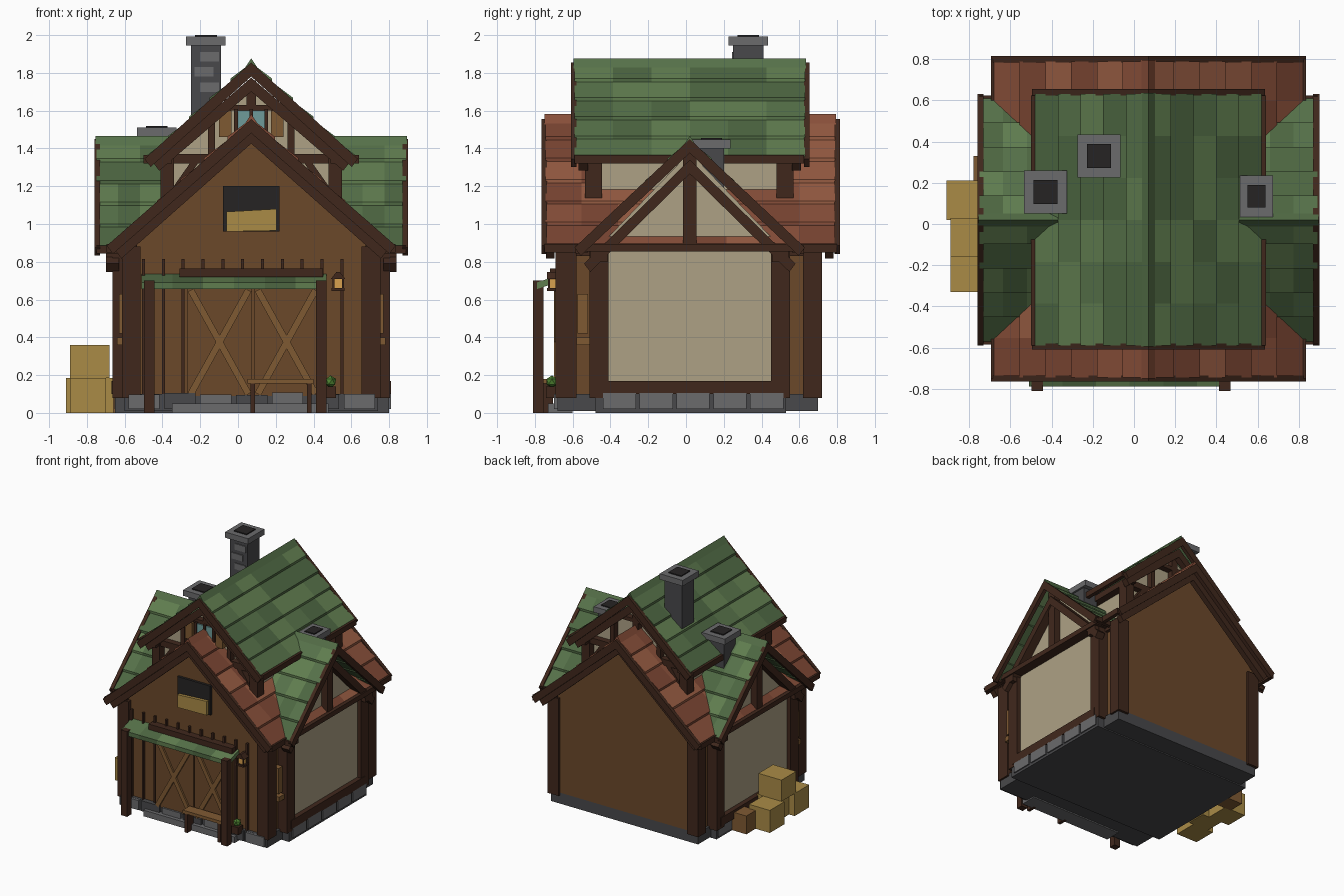
import bpy, bmesh, math, random

if "Cube" in bpy.data.objects:
    bpy.data.objects.remove(bpy.data.objects["Cube"])
random.seed(4)

def mat(name, h):
    m = bpy.data.materials.new(name)
    m.diffuse_color = [(int(h[i:i+2], 16) / 255) ** 2.2 for i in (0, 2, 4)] + [1]
    m.use_nodes = True
    m.node_tree.nodes["Principled BSDF"].inputs["Base Color"].default_value = m.diffuse_color
    return m

DARK, WOOD, PLANK = mat("dark_wood", "422C22"), mat("wall_wood", "6B4A2E"), mat("plank", "7E5A36")
CREAM, STONE, STONE2 = mat("plaster", "ACA084"), mat("stone", "6A6A6C"), mat("stone_dark", "4A4A4C")
HAY, BLACK, GLASS = mat("hay", "A88A48"), mat("hollow", "2A2828"), mat("glass", "6E9A98")
LAMP, LEAF = mat("lamp_glow", "D8A050"), mat("leaf", "4E8034")
GREENS = [mat("green_tile", c) for c in ("56704A", "4E6643", "607C50")]
REDS = [mat("red_tile", c) for c in ("87503C", "7A4736", "955C44")]
CX, CY = 0.07, 0.02          # main ridge x, cross ridge y

def add_prism(bm, axis, pts, a0, a1, mi=0):
    """extrude a profile: axis y -> (x,z), axis x -> (y,z), axis z -> (x,y)"""
    P = {"y": lambda p, a: (p[0], a, p[1]), "x": lambda p, a: (a, p[0], p[1]),
         "z": lambda p, a: (p[0], p[1], a)}[axis]
    lo, hi = [[bm.verts.new(P(p, a)) for p in pts] for a in (a0, a1)]
    n = len(pts)
    fs = [bm.faces.new(lo), bm.faces.new(hi)]
    fs += [bm.faces.new((lo[i], lo[(i+1) % n], hi[(i+1) % n], hi[i])) for i in range(n)]
    for f in fs:
        f.material_index = mi

def finish(name, bm, mats):
    bmesh.ops.recalc_face_normals(bm, faces=bm.faces)
    me = bpy.data.meshes.new(name)
    bm.to_mesh(me); bm.free()
    for m in mats:
        me.materials.append(m)
    ob = bpy.data.objects.new(name, me)
    bpy.context.collection.objects.link(ob)
    return ob

def prism(name, axis, pts, a0, a1, m):
    bm = bmesh.new()
    add_prism(bm, axis, pts, a0, a1)
    return finish(name, bm, [m])

def box(name, x0, x1, y0, y1, z0, z1, m):
    return prism(name, "z", [(x0, y0), (x1, y0), (x1, y1), (x0, y1)], z0, z1, m)

def bar(name, axis, p, q, w, a0, a1, m):
    """straight board between two profile points"""
    d = math.dist(p, q)
    nx, nz = -(q[1]-p[1]) / d * w / 2, (q[0]-p[0]) / d * w / 2
    return prism(name, axis, [(p[0]+nx, p[1]+nz), (q[0]+nx, q[1]+nz),
                              (q[0]-nx, q[1]-nz), (p[0]-nx, p[1]-nz)], a0, a1, m)

def roof(name, axis, c, top, hw, eave, a0, a1, rows, cols, mats, t=0.03):
    """gable roof: stepped tile courses on both slopes plus ridge cap"""
    bm = bmesh.new()
    k = (top - eave) / hw
    for s in (-1, 1):
        for r in range(rows):
            b0, b1 = hw * r / rows, hw * (r + 1) / rows
            pts = [(c+s*b0, top-k*b0-0.012), (c+s*b1, top-k*b1+0.006),
                   (c+s*b1, top-k*b1-t), (c+s*b0, top-k*b0-t-0.01)]
            for j in range(cols):
                l = (a1 - a0) / cols
                add_prism(bm, axis, pts, a0 + j*l, a0 + (j+1)*l, random.randrange(3))
    add_prism(bm, axis, [(c-0.037, top-0.037*k-0.01), (c, top+0.012), (c+0.037, top-0.037*k-0.01),
                         (c, top-0.05)], a0-0.005, a1+0.005, 0)
    finish(name, bm, mats)

def rafters(name, axis, c, top, hw, eave, a0, a1, h=0.055):
    """pair of sloping boards at a gable end"""
    n = 0.6 * h
    for s in (-1, 1):
        prism(name, axis, [(c, top), (c+s*hw, eave), (c+s*(hw-n), eave-n-0.01), (c, top-h*1.35)], a0, a1, DARK)

# ---- stone base
box("base_main", -0.60, 0.74, -0.68, 0.70, 0.01, 0.10, STONE2)
box("base_bay", -0.65, 0.80, -0.48, 0.53, 0, 0.10, STONE2)
box("doorstep", -0.35, 0.48, -0.73, -0.60, 0, 0.05, STONE)
for i in range(7):
    x = -0.58 + i * 0.19
    box("front_stone", x, x + 0.165, -0.70, -0.66, 0.02, 0.095 + random.random()*0.015, random.choice([STONE, STONE2]))
for i in range(5):
    y = -0.44 + i * 0.195
    for x in (-0.655, 0.785):
        box("bay_stone", x, x + 0.025, y, y + 0.175, 0.02, 0.105, STONE)

# ---- main body
prism("main_walls", "y", [(-0.58, 0.1), (0.72, 0.1), (0.72, 0.90), (CX, 1.50), (-0.58, 0.90)], -0.655, 0.70, WOOD)
for s in (-1, 1):
    for y0, y1 in ((-0.69, -0.58), (0.62, 0.72)):
        xc = CX + s * 0.635
        box("corner_post", xc-0.05, xc+0.05, y0, y1, 0.08, 0.88, DARK)
    box("eave_plate", CX+s*0.64-0.035, CX+s*0.64+0.035, -0.68, 0.71, 0.83, 0.89, DARK)
roof("main_roof", "y", CX, 1.57, 0.75, 0.89, -0.745, 0.79, 6, 8, REDS)
for a in (-0.765, 0.785):
    rafters("main_bargeboard", "y", CX, 1.555, 0.765, 0.885, a, a + 0.03)
for a in (-0.74, 0.735):
    rafters("main_rafter", "y", CX, 1.50, 0.72, 0.86, a, a + 0.045)
for s in (-1, 1):
    for a0, a1 in ((-0.75, -0.52), (0.56, 0.80)):
        box("main_fascia", CX+s*0.75-0.015, CX+s*0.75+0.015, a0, a1, 0.85, 0.895, DARK)

# ---- side bays with cross gables
for s in (-1, 1):
    X = lambda d: CX + s * d
    prism("bay_wall", "x", [(-0.46, 0.1), (0.50, 0.1), (0.50, 0.88), (CY, 1.38), (-0.46, 0.88)], X(0.3), X(0.70), CREAM)
    for y in (-0.46, 0.50):
        box("bay_post", X(0.62), X(0.735), y-0.05, y+0.05, 0.08, 0.88, DARK)
        box("bay_bracket", X(0.62), X(0.77), y-0.045, y+0.045, 0.80, 0.86, DARK)
    box("bay_sill_beam", X(0.64), X(0.74), -0.46, 0.5, 0.10, 0.17, DARK)
    box("bay_tie_beam", X(0.64), X(0.78), -0.54, 0.57, 0.855, 0.895, DARK)
    box("bay_king_post", X(0.68), X(0.755), CY-0.035, CY+0.035, 0.88, 1.40, DARK)
    a0, a1 = sorted((X(0.36), X(0.82)))
    roof("bay_roof", "x", CY, 1.455, 0.59, 0.88, a0, a1, 5, 4, GREENS)
    rafters("bay_bargeboard", "x", CY, 1.45, 0.61, 0.875, X(0.80), X(0.83))
    rafters("bay_rafter", "x", CY, 1.34, 0.56, 0.79, X(0.70), X(0.77))
    for y in (-0.57, 0.61):
        box("bay_fascia", X(0.62), X(0.82), y-0.015, y+0.015, 0.845, 0.885, DARK)
    # shutter in the recess ahead of the bay
    box("side_shutter", X(0.64), X(0.70), -0.575, -0.52, 0.42, 0.63, PLANK)
    box("side_ledge", X(0.64), X(0.71), -0.58, -0.51, 0.36, 0.40, PLANK)

# ---- upper storey
prism("upper_walls", "y", [(-0.35, 1.0), (0.49, 1.0), (0.49, 1.38), (CX, 1.77), (-0.35, 1.38)], -0.47, 0.51, CREAM)
for s in (-1, 1):
    for y in (-0.49, 0.525):
        xc = CX + s * 0.445
        box("upper_post", xc-0.035, xc+0.035, y-0.045, y+0.045, 1.13, 1.37, DARK)
    box("upper_plate", CX+s*0.45-0.03, CX+s*0.45+0.03, -0.57, 0.61, 1.32, 1.37, DARK)
    box("upper_fascia", CX+s*0.555-0.015, CX+s*0.555+0.015, -0.59, 0.625, 1.32, 1.365, DARK)
for y, o in ((-0.47, -1), (0.51, 1)):
    y0, y1 = y, y + o * 0.05
    box("upper_tie_beam", -0.41, 0.55, y0, y1, 1.32, 1.37, DARK)
    box("upper_king_post", 0.045, 0.095, y0, y1, 1.37, 1.76, DARK)
    box("upper_collar", -0.13, 0.27, y0, y1, 1.60, 1.63, DARK)
    for s in (-1, 1):
        bar("upper_knee_brace", "y", (CX+s*0.41, 1.17), (CX+s*0.29, 1.34), 0.035, y0, y1, DARK)
        box("upper_stud", CX+s*0.21-0.018, CX+s*0.21+0.018, y0, y1, 1.36, 1.56, DARK)
    rafters("upper_rafter", "y", CX, 1.775, 0.52, 1.325, y1, y1 + o * 0.05)
roof("upper_roof", "y", CX, 1.865, 0.55, 1.36, -0.59, 0.63, 5, 6, GREENS)
for a in (-0.61, 0.625):
    rafters("upper_bargeboard", "y", CX, 1.855, 0.565, 1.345, a, a + 0.03)
# upper window
box("upper_window", -0.01, 0.15, -0.53, -0.47, 1.46, 1.60, GLASS)
for x in (-0.02, 0.06, 0.14):
    box("window_bar", x, x + 0.02, -0.54, -0.47, 1.45, 1.61, DARK)
for x in (-0.10, 0.175):
    box("upper_shutter", x, x + 0.065, -0.545, -0.47, 1.46, 1.60, PLANK)

# ---- chimneys
for n, x, y, w, z0, z1, cw in (("tall", -0.17, 0.33, 0.08, 1.35, 2.0, 0.105), ("left", -0.43, 0.155, 0.075, 1.1, 1.52, 0.105),
                               ("right", 0.595, 0.135, 0.065, 1.1, 1.455, 0.08)):
    wy = w; cy = max(cw, 0.1)
    box(n+"_chimney", x-w, x+w, y-wy, y+wy, z0, z1-0.04, STONE2)
    box(n+"_chimney_cap", x-cw, x+cw, y-cy, y+cy, z1-0.055, z1-0.008, STONE)
    box(n+"_chimney_flue", x-cw*0.55, x+cw*0.55, y-cy*0.55, y+cy*0.55, z1-0.03, z1, BLACK)
for i, z in enumerate((1.70, 1.78, 1.86)):
    x = -0.23 if i % 2 else -0.20
    box("chimney_brick", x, x + 0.10, 0.243, 0.26, z, z + 0.05, STONE)

# ---- front: battens, double door, hatch
for i in range(11):
    x = -0.50 + i * 0.105
    box("wall_batten", x-0.008, x+0.008, -0.675, -0.65, 0.10, 0.815, DARK)
for x0, x1 in ((-0.27, 0.075), (0.085, 0.43)):
    box("door_leaf", x0, x1, -0.685, -0.65, 0.09, 0.67, WOOD)
    for p, q in (((x0+0.02, 0.10), (x1-0.02, 0.65)), ((x0+0.02, 0.65), (x1-0.02, 0.10))):
        bar("door_brace", "y", p, q, 0.035, -0.70, -0.68, PLANK)
box("hatch_opening", -0.08, 0.22, -0.675, -0.65, 0.96, 1.20, BLACK)
prism("hatch_hay", "y", [(-0.06, 0.96), (0.205, 0.965), (0.205, 1.08), (-0.06, 1.065)], -0.70, -0.66, HAY)

# ---- door canopy
bm = bmesh.new()
for i in range(6):
    x = -0.51 + i * 0.163
    add_prism(bm, "x", [(-0.79, 0.655), (-0.79, 0.69), (-0.655, 0.735), (-0.655, 0.70)], x, x + 0.163, i % 3)
finish("canopy_roof", bm, GREENS)
box("canopy_lintel", -0.31, 0.45, -0.72, -0.66, 0.72, 0.765, DARK)
for x in (-0.47, 0.44):
    box("canopy_post", x-0.028, x+0.028, -0.81, -0.755, 0, 0.70, DARK)

# ---- bench, plant, lantern
box("bench_seat", 0.05, 0.40, -0.79, -0.70, 0.155, 0.18, PLANK)
for x in (0.065, 0.365):
    box("bench_leg", x, x + 0.025, -0.785, -0.705, 0, 0.155, DARK)
box("plant_pot", 0.46, 0.52, -0.74, -0.68, 0.08, 0.14, DARK)
bm = bmesh.new()
bmesh.ops.create_icosphere(bm, subdivisions=1, radius=0.033)
finish("plant_leaves", bm, [LEAF]).location = (0.49, -0.71, 0.165)
box("lantern_base", 0.495, 0.565, -0.735, -0.665, 0.645, 0.66, DARK)
box("lantern_glow", 0.51, 0.55, -0.72, -0.68, 0.66, 0.71, LAMP)
for x in (0.50, 0.55):
    for y in (-0.73, -0.68):
        box("lantern_bar", x, x + 0.01, y, y + 0.01, 0.65, 0.71, DARK)
prism("lantern_cap", "y", [(0.493, 0.71), (0.567, 0.71), (0.54, 0.745), (0.52, 0.745)], -0.735, -0.665, DARK)

# ---- hay bales and crate on the left side
box("hay_bale_front", -0.89, -0.70, -0.33, -0.14, 0, 0.185, HAY)
box("hay_bale_back", -0.91, -0.72, 0.02, 0.21, 0, 0.185, HAY)
box("hay_bale_middle", -0.84, -0.66, -0.14, 0.02, 0, 0.185, HAY)
box("hay_bale_top", -0.89, -0.68, -0.16, 0.03, 0.185, 0.36, HAY)
box("wood_crate", -0.78, -0.65, 0.20, 0.33, 0, 0.15, PLANK)
